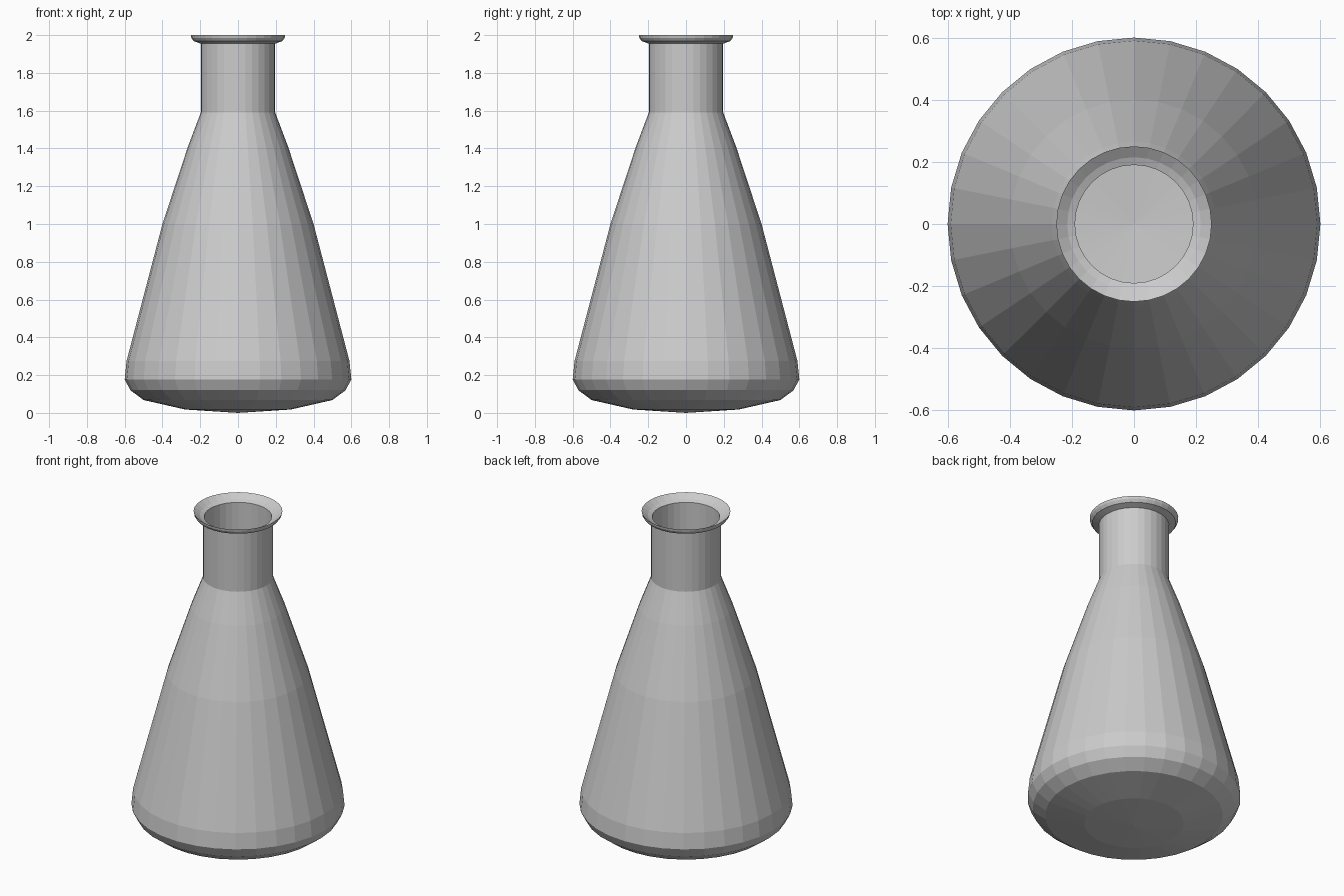
import bpy, bmesh, math

if "Cube" in bpy.data.objects:
    bpy.data.objects.remove(bpy.data.objects["Cube"])

SIDES = 32

# Closed-wall profile (radius, height): outside going up, then inside going down
outer = [(0, 0), (0.28, 0.018), (0.5, 0.068), (0.57, 0.12), (0.6, 0.178),
         (0.59, 0.275), (0.4, 1.0), (0.265, 1.41), (0.197, 1.59), (0.197, 1.955)]
lip = [(0.235, 1.968), (0.247, 1.985), (0.25, 2.0), (0.215, 1.975)]
inner = [(0.19, 1.965), (0.19, 1.592), (0.258, 1.41), (0.393, 1.0), (0.583, 0.275),
         (0.592, 0.18), (0.565, 0.125), (0.496, 0.075), (0.28, 0.026), (0, 0.01)]


def lathe(name, profile, sides):
    bm = bmesh.new()
    rings = []
    for r, z in profile:
        if r == 0:
            rings.append([bm.verts.new((0, 0, z))] * sides)
        else:
            rings.append([bm.verts.new((r * math.cos(2 * math.pi * i / sides),
                                        r * math.sin(2 * math.pi * i / sides), z))
                          for i in range(sides)])
    for a, b in zip(rings, rings[1:]):
        for i in range(sides):
            j = (i + 1) % sides
            corners = list(dict.fromkeys((a[i], a[j], b[j], b[i])))
            bm.faces.new(corners)
    bmesh.ops.recalc_face_normals(bm, faces=bm.faces)
    mesh = bpy.data.meshes.new(name)
    bm.to_mesh(mesh)
    bm.free()
    obj = bpy.data.objects.new(name, mesh)
    bpy.context.collection.objects.link(obj)
    return obj


# Conical flask with neck and flared lip, flat facets
lathe("conical_flask", outer + lip + inner, SIDES)
